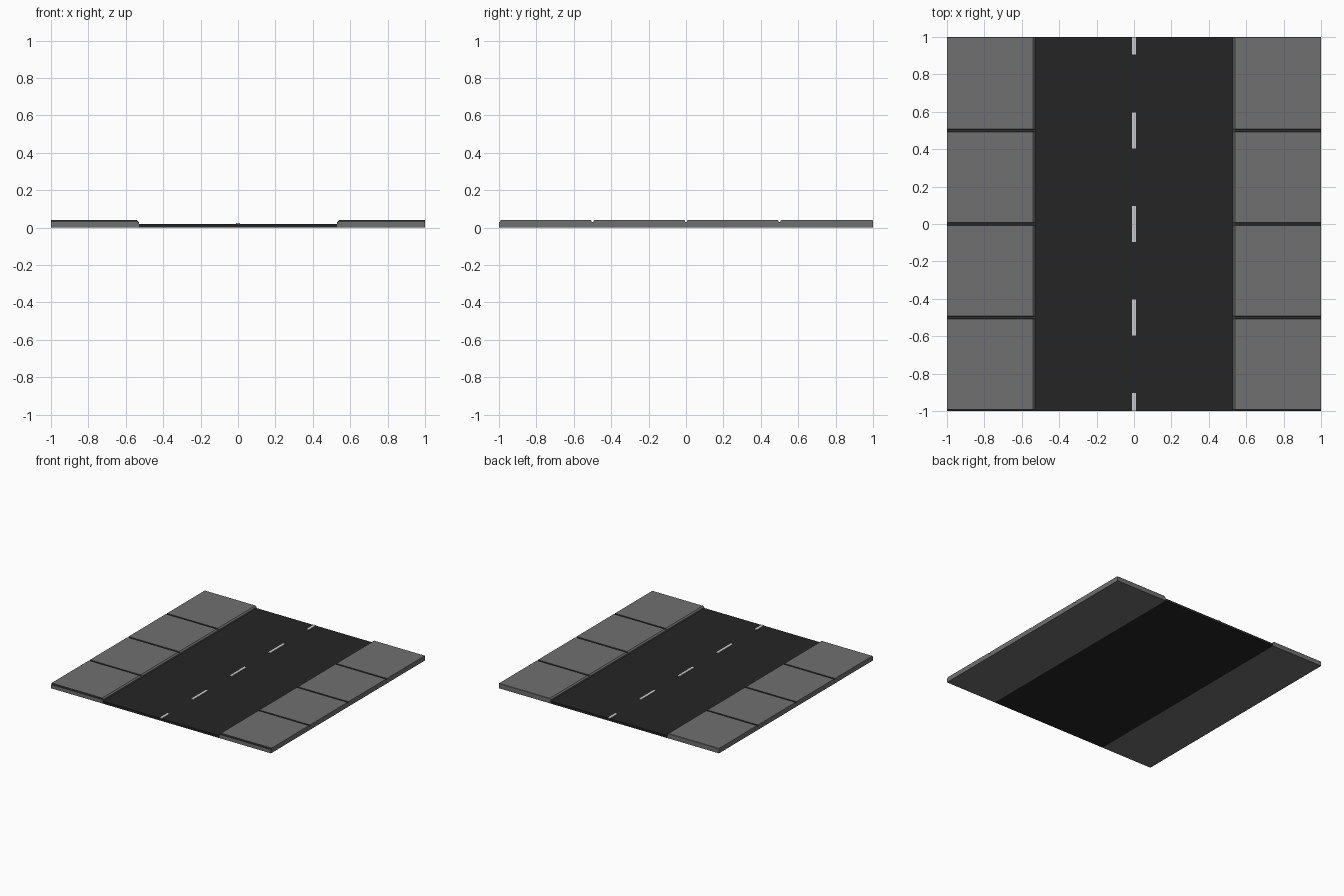
import bpy, bmesh

if "Cube" in bpy.data.objects:
    bpy.data.objects.remove(bpy.data.objects["Cube"])

def material(name, v):
    m = bpy.data.materials.new(name)
    m.diffuse_color = (v, v, v, 1)
    m.use_nodes = True
    m.node_tree.nodes["Principled BSDF"].inputs["Base Color"].default_value = m.diffuse_color
    return m

asphalt = material("asphalt", 0.018)
concrete = material("concrete", 0.16)
paint = material("paint", 0.6)

def finish(name, bm, mat):
    bmesh.ops.recalc_face_normals(bm, faces=bm.faces)
    me = bpy.data.meshes.new(name)
    bm.to_mesh(me)
    bm.free()
    me.materials.append(mat)
    ob = bpy.data.objects.new(name, me)
    bpy.context.collection.objects.link(ob)

def box(name, x0, x1, y0, y1, z0, z1, mat):
    bm = bmesh.new()
    bmesh.ops.create_cube(bm, size=1)
    for v in bm.verts:
        v.co.x = x1 if v.co.x > 0 else x0
        v.co.y = y1 if v.co.y > 0 else y0
        v.co.z = z1 if v.co.z > 0 else z0
    finish(name, bm, mat)

EDGE, TOP, LOW = 0.53, 0.04, 0.031

# Sidewalk: kerb cross-section lofted along y, dipping at the slab joints
def sidewalk(name, s):
    stations = [(-1, LOW), (-0.994, LOW), (-0.991, TOP)]
    for y in (-0.5, 0, 0.5):
        stations += [(y - 0.007, TOP), (y - 0.005, LOW), (y + 0.005, LOW), (y + 0.007, TOP)]
    stations += [(0.997, TOP), (1, TOP - 0.003)]
    bm = bmesh.new()
    rings = []
    for y, t in stations:
        section = [(1, 0), (1, t), (EDGE + 0.01, t), (EDGE, t - 0.01), (EDGE, 0)]
        rings.append([bm.verts.new((s * x, y, z)) for x, z in section])
    for a, b in zip(rings, rings[1:]):
        for i in range(5):
            j = (i + 1) % 5
            bm.faces.new((a[i], a[j], b[j], b[i]))
    bm.faces.new(rings[0])
    bm.faces.new(rings[-1])
    # joint floors and walls are darker
    finish(name, bm, concrete)
    me = bpy.data.meshes[name]
    me.materials.append(joint)
    for p in me.polygons:
        if p.normal.z > 0.1 and abs(p.normal.x) < 0.5 and min(me.vertices[i].co.z for i in p.vertices) < LOW + 0.001:
            p.material_index = 1

joint = material("joint", 0.035)
sidewalk("left_sidewalk", -1)
sidewalk("right_sidewalk", 1)

# Road surface and dashed centre line
box("road", -EDGE, EDGE, -1, 1, 0, 0.02, asphalt)
for i, y in enumerate((-1, -0.5, 0, 0.5, 1)):
    box(f"lane_dash_{i}", -0.01, 0.01, max(y - 0.095, -1), min(y + 0.097, 1), 0.018, 0.024, paint)
